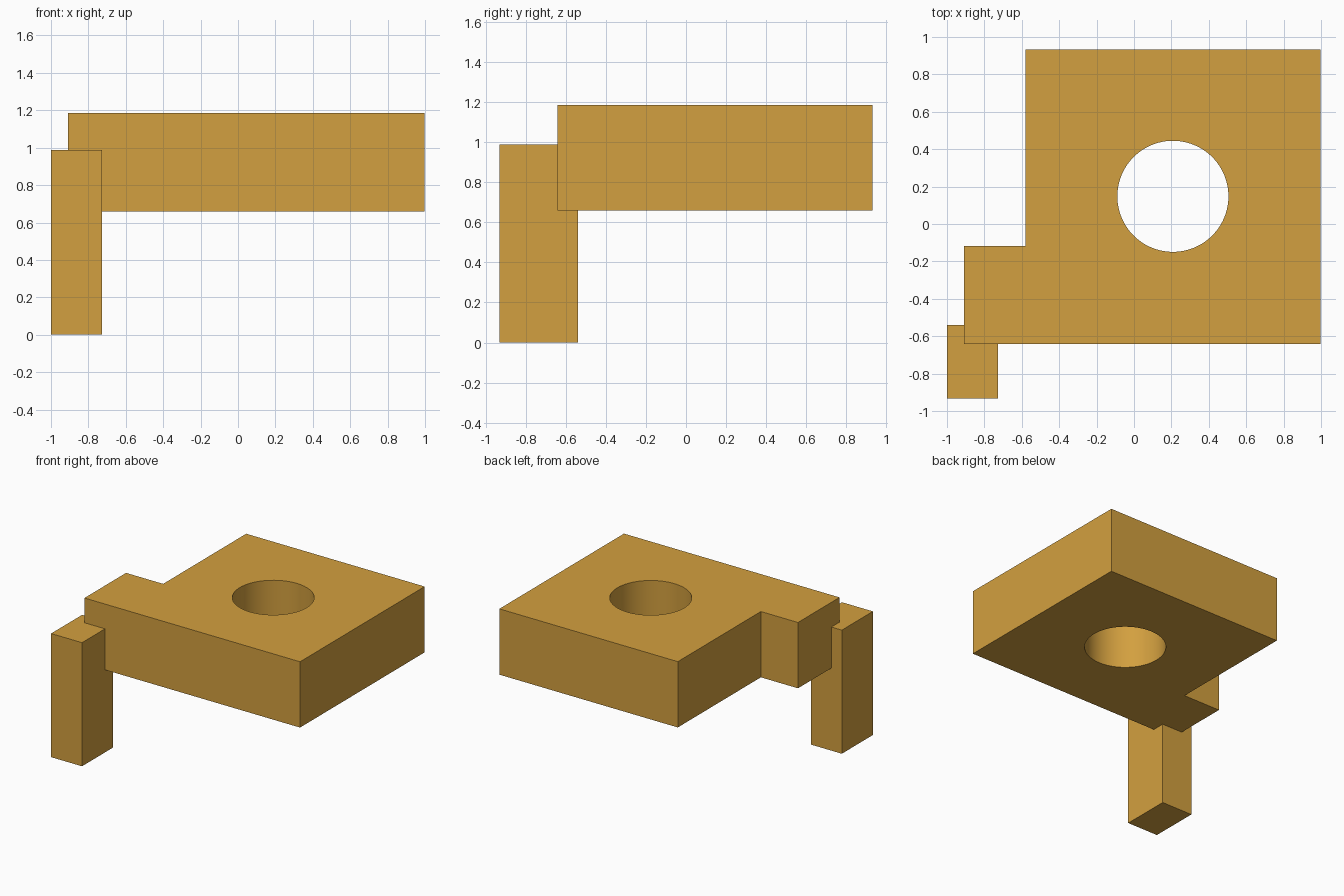
import bpy
import bmesh
from math import radians

if "Cube" in bpy.data.objects:
    bpy.data.objects.remove(bpy.data.objects["Cube"])

mat = bpy.data.materials.new("ochre")
mat.diffuse_color = (0.65, 0.35, 0.05, 1.0)
mat.use_nodes = True
mat.node_tree.nodes["Principled BSDF"].inputs["Base Color"].default_value = mat.diffuse_color


def prism(name, outline, z0, z1):
    """Extrude a flat outline from z0 up to z1."""
    bm = bmesh.new()
    face = bm.faces.new([bm.verts.new((x, y, z0)) for x, y in outline])
    top = bmesh.ops.extrude_face_region(bm, geom=[face])["geom"]
    verts = [v for v in top if isinstance(v, bmesh.types.BMVert)]
    bmesh.ops.translate(bm, verts=verts, vec=(0, 0, z1 - z0))
    bmesh.ops.recalc_face_normals(bm, faces=bm.faces)
    mesh = bpy.data.meshes.new(name)
    bm.to_mesh(mesh)
    bm.free()
    obj = bpy.data.objects.new(name, mesh)
    bpy.context.collection.objects.link(obj)
    mesh.materials.append(mat)
    return obj


# Thick plate with a tab at its front left corner
plate = prism("plate", [(-0.908, -0.642), (0.998, -0.642), (0.998, 0.932),
                        (-0.58, 0.932), (-0.58, -0.117), (-0.908, -0.117)],
              0.66, 1.186)

# Round through-hole
bpy.ops.mesh.primitive_cylinder_add(vertices=96, radius=0.297, depth=1.0,
                                    location=(0.208, 0.148, 0.92))
cutter = bpy.context.object
cutter.name = "hole_cutter"
cutter.data.materials.append(mat)
cutter.hide_render = True
cut = plate.modifiers.new("hole", "BOOLEAN")
cut.operation = "DIFFERENCE"
cut.solver = "EXACT"
cut.object = cutter

bpy.ops.object.select_all(action="DESELECT")
plate.select_set(True)
bpy.context.view_layer.objects.active = plate
bpy.ops.object.modifier_apply(modifier=cut.name)
bpy.data.objects.remove(cutter, do_unlink=True)
bpy.ops.object.shade_smooth_by_angle(angle=radians(30))

# Single post under the tab, overlapping its corner
prism("post", [(-1.0, -0.932), (-0.727, -0.932), (-0.727, -0.54), (-1.0, -0.54)],
      0.0, 0.988)
